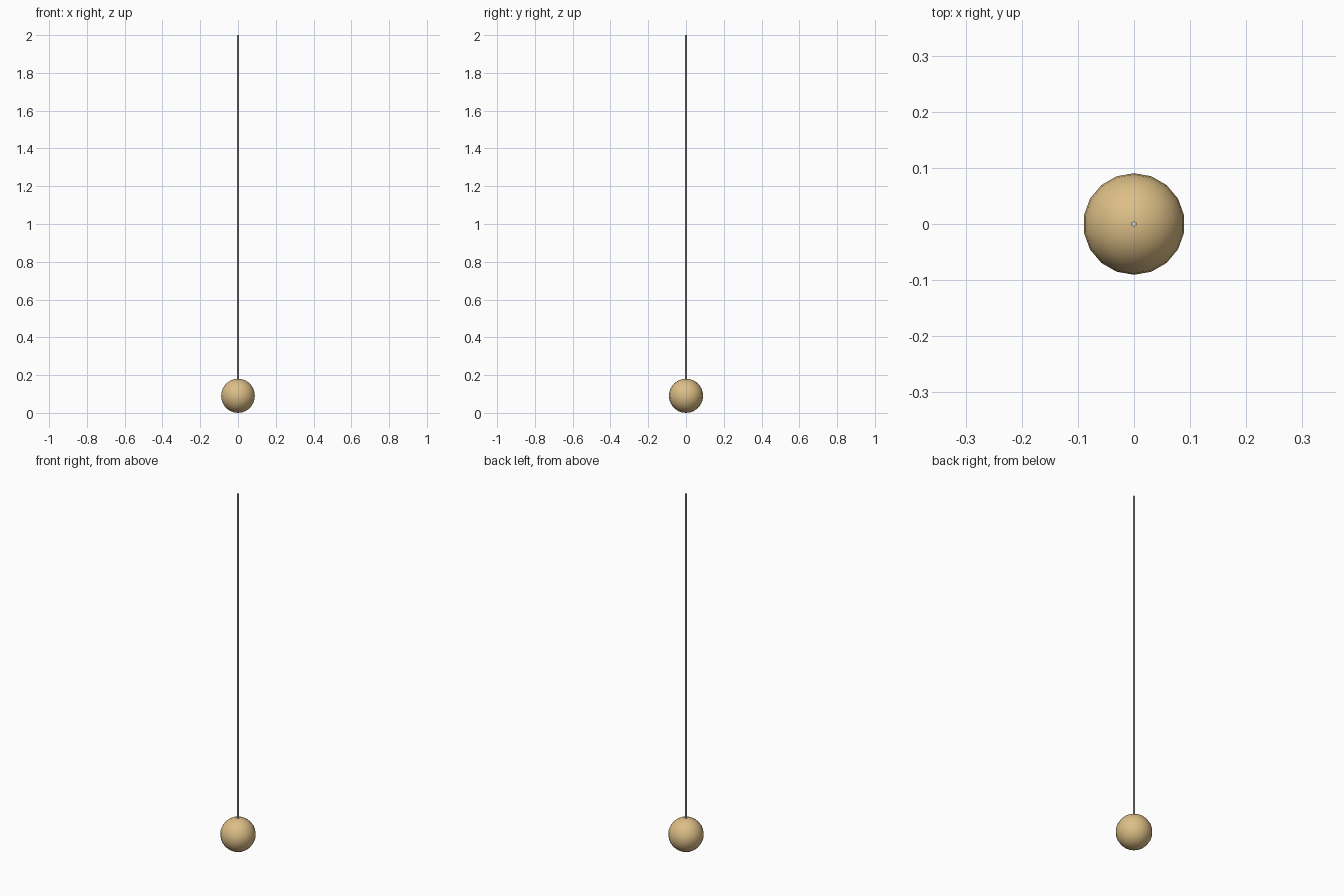
import bpy

if "Cube" in bpy.data.objects:
    bpy.data.objects.remove(bpy.data.objects["Cube"])

BALL_R = 0.0905
ROD_R = 0.005
TOP = 2.0

def paint(obj, name, color):
    mat = bpy.data.materials.new(name)
    mat.diffuse_color = color
    mat.use_nodes = True
    mat.node_tree.nodes["Principled BSDF"].inputs["Base Color"].default_value = mat.diffuse_color
    obj.data.materials.append(mat)

# Hanging ball, resting on the ground plane
bpy.ops.mesh.primitive_uv_sphere_add(segments=18, ring_count=14, radius=BALL_R,
                                     location=(0, 0, BALL_R))
ball = bpy.context.object
ball.name = "ball"
bpy.ops.object.shade_smooth()
paint(ball, "brass", (0.72, 0.52, 0.24, 1))

# Thin straight cord from the ball to the top
base = 2 * BALL_R - 0.01
bpy.ops.mesh.primitive_cylinder_add(vertices=6, radius=ROD_R, depth=TOP - base,
                                    location=(0, 0, (TOP + base) / 2))
cord = bpy.context.object
cord.name = "cord"
bpy.ops.object.shade_smooth_by_angle()
